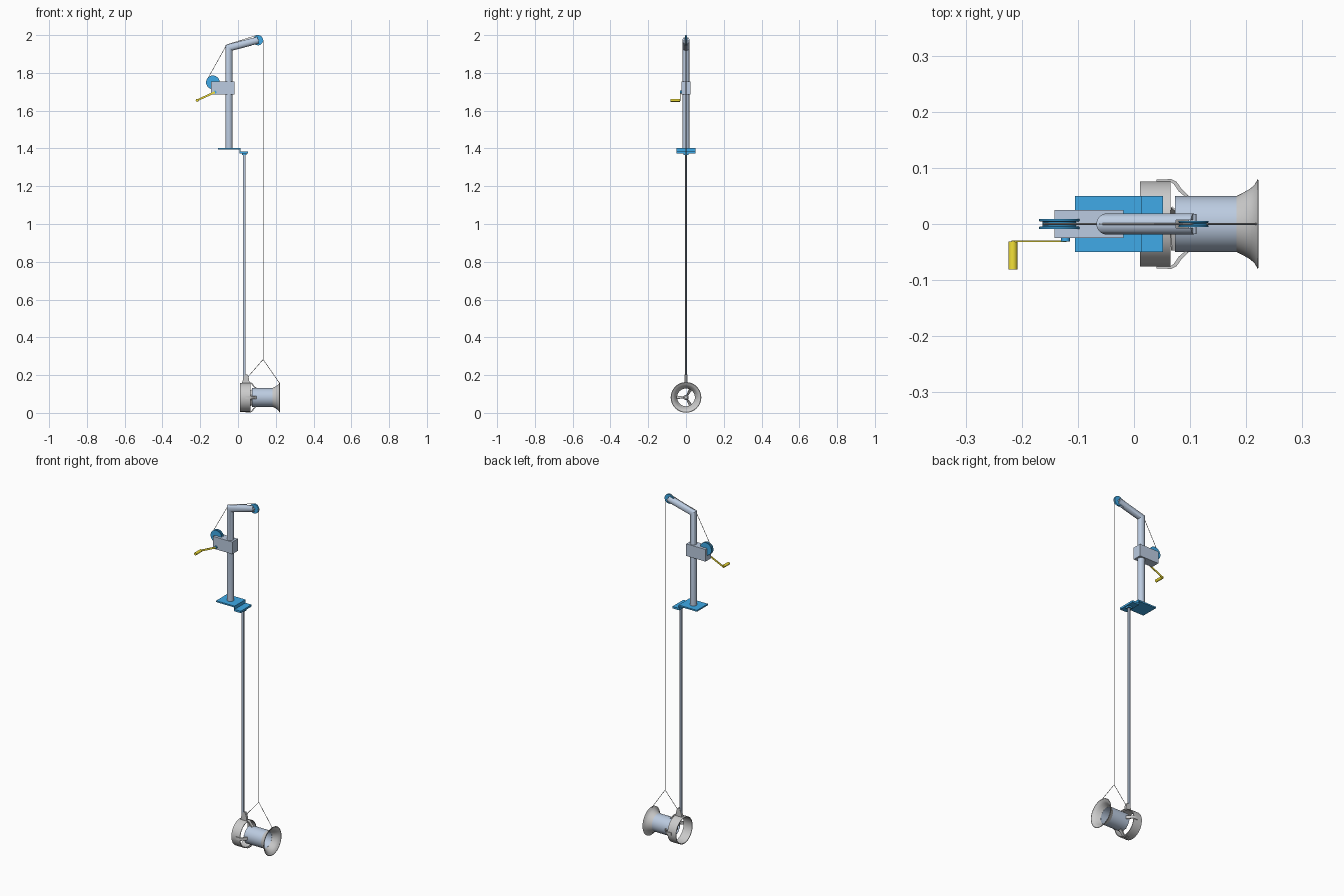
import bpy, bmesh
from math import pi, cos, sin, tan, radians
from mathutils import Vector, Matrix

if "Cube" in bpy.data.objects:
    bpy.data.objects.remove(bpy.data.objects["Cube"])


def material(name, rgb):
    m = bpy.data.materials.new(name)
    m.diffuse_color = (*rgb, 1)
    m.use_nodes = True
    m.node_tree.nodes["Principled BSDF"].inputs["Base Color"].default_value = m.diffuse_color
    return m


STEEL = material("painted_steel", (0.50, 0.60, 0.75))
BLUE = material("blue", (0.05, 0.40, 0.80))
YELLOW = material("yellow", (0.90, 0.75, 0.04))
AXIS_Z = 0.082          # height of the propeller axis
POLE_X = 0.033


def finish(name, bm, mat=None, smooth=True):
    bmesh.ops.recalc_face_normals(bm, faces=bm.faces)
    me = bpy.data.meshes.new(name)
    bm.to_mesh(me)
    bm.free()
    ob = bpy.data.objects.new(name, me)
    bpy.context.collection.objects.link(ob)
    if mat:
        me.materials.append(mat)
    if smooth:
        bpy.ops.object.select_all(action='DESELECT')
        ob.select_set(True)
        bpy.context.view_layer.objects.active = ob
        bpy.ops.object.shade_smooth_by_angle(angle=radians(35))
    return ob


def box(name, lo, hi, mat=None):
    bm = bmesh.new()
    bmesh.ops.create_cube(bm, size=1)
    lo, hi = Vector(lo), Vector(hi)
    for v in bm.verts:
        v.co = (lo + hi) / 2 + v.co * (hi - lo)
    return finish(name, bm, mat, False)


def rod(name, a, b, r, mat=None, seg=24):
    a, b = Vector(a), Vector(b)
    bm = bmesh.new()
    bmesh.ops.create_cone(bm, cap_ends=True, segments=seg, radius1=r, radius2=r, depth=(b - a).length)
    rot = (b - a).to_track_quat('Z', 'Y').to_matrix().to_4x4()
    bm.transform(Matrix.Translation((a + b) / 2) @ rot)
    return finish(name, bm, mat)


def lathe(name, profile, center, axis, mat=None, seg=48, closed=True):
    """Spin (offset along axis, radius) points around an axis."""
    bm = bmesh.new()
    rings = [[bm.verts.new((r * cos(2 * pi * i / seg), r * sin(2 * pi * i / seg), h))
              for i in range(seg)] for h, r in profile]
    pairs = list(zip(rings, rings[1:])) + ([(rings[-1], rings[0])] if closed else [])
    for p, q in pairs:
        for i in range(seg):
            j = (i + 1) % seg
            bm.faces.new((p[i], p[j], q[j], q[i]))
    if not closed:
        bm.faces.new(rings[0])
        bm.faces.new(rings[-1])
    rot = Vector(axis).to_track_quat('Z', 'Y').to_matrix().to_4x4()
    bm.transform(Matrix.Translation(center) @ rot)
    return finish(name, bm, mat)


def plate(name, pts, y0, y1, mat=None, matrix=None):
    """Extrude an outline in the xz plane from y0 to y1."""
    bm = bmesh.new()
    f = bm.faces.new([bm.verts.new((x, y0, z)) for x, z in pts])
    ext = bmesh.ops.extrude_face_region(bm, geom=[f])
    bmesh.ops.translate(bm, vec=(0, y1 - y0, 0),
                        verts=[g for g in ext['geom'] if isinstance(g, bmesh.types.BMVert)])
    if matrix:
        bm.transform(matrix)
    return finish(name, bm, mat)


# Crane mast and boom: one tube with a mitred corner
TILT = radians(15)
R = 0.019
joint, tip = Vector((-0.048, 0, 1.933)), Vector((0.106, 0, 1.973))
up, along = Vector((0, 0, 1)), (tip - joint).normalized()
mitre = (up + along).normalized()
bm = bmesh.new()
low, mid, end = [], [], []
for i in range(32):
    a = 2 * pi * i / 32
    p = Vector((joint.x + R * cos(a), R * sin(a), 1.40))
    m = p + up * ((joint - p).dot(mitre) / up.dot(mitre))
    low.append(bm.verts.new(p))
    mid.append(bm.verts.new(m))
    end.append(bm.verts.new(m + along * (tip - m).dot(along)))
for p, q in ((low, mid), (mid, end)):
    for i in range(32):
        j = (i + 1) % 32
        bm.faces.new((p[i], p[j], q[j], q[i]))
bm.faces.new(low)
bm.faces.new(end)
mast = finish("mast_and_boom", bm, STEEL)
# Slot in the boom tip for the pulley
slot = box("slot_cutter", (0.075, -0.007, 1.90), (0.15, 0.007, 2.05))
slot.hide_render = True
slot.hide_viewport = True
cut = mast.modifiers.new("slot", 'BOOLEAN')
cut.object = slot
cut.operation = 'DIFFERENCE'
cut.solver = 'EXACT'

# Grooved pulley at the boom tip, with its pin
lathe("pulley", [(-0.005, 0.004), (-0.005, 0.027), (-0.003, 0.027), (0, 0.022),
                 (0.003, 0.027), (0.005, 0.027), (0.005, 0.004)], tip, (0, 1, 0), BLUE)
rod("pulley_pin", tip + Vector((0, -0.018, 0)), tip + Vector((0, 0.018, 0)), 0.005, STEEL)

# Winch: housing, drum and crank
box("winch_housing", (-0.142, -0.025, 1.685), (-0.019, 0.025, 1.755), STEEL)
drum = Vector((-0.133, 0, 1.75))
lathe("winch_drum", [(-0.009, 0.004), (-0.009, 0.036), (-0.005, 0.036), (-0.004, 0.030),
                     (0.004, 0.030), (0.005, 0.036), (0.009, 0.036), (0.009, 0.004)],
      drum, (0, 1, 0), BLUE)
hub, grip = Vector((-0.122, 0, 1.698)), Vector((-0.216, 0, 1.655))
rod("crank_hub", hub + Vector((0, -0.031, 0)), hub + Vector((0, -0.02, 0)), 0.008, BLUE)
d = (grip - hub).normalized()
n = Vector((-d.z, 0, d.x)) * 0.005
plate("crank_arm", [((p + s * n).x, (p + s * n).z) for p, s in
                    ((hub, 1), (hub, -1), (grip, -1), (grip, 1))], -0.032, -0.029, YELLOW)
rod("crank_grip", grip + Vector((0, -0.081, 0)), grip + Vector((0, -0.031, 0)), 0.008, YELLOW)

# Base plate and stepped guide-pole holder
box("base_plate", (-0.105, -0.05, 1.395), (0.012, 0.05, 1.403), BLUE)
box("step_plate", (0.008, -0.05, 1.373), (0.013, 0.05, 1.403), BLUE)
box("pole_plate", (0.008, -0.05, 1.373), (0.052, 0.05, 1.384), BLUE)
box("pole_socket", (0.020, -0.012, 1.364), (0.046, 0.012, 1.374), BLUE)

# Guide pole
box("guide_pole", (POLE_X - 0.006, -0.005, 0.155), (POLE_X + 0.006, 0.005, 1.375), STEEL)

# Discharge ring, body tube and bell mouth along the x axis
center = (0, 0, AXIS_Z)
X = (1, 0, 0)
lathe("discharge_ring", [(0.011, 0.076), (0.065, 0.076), (0.065, 0.072), (0.011, 0.072)], center, X, seg=64)
lathe("body_tube", [(0.073, 0.050), (0.183, 0.050), (0.183, 0.047), (0.073, 0.047)],
      center, X, STEEL, seg=64)
bell = [(0.183, 0.050), (0.195, 0.056), (0.207, 0.063), (0.215, 0.070), (0.221, 0.081)]
lathe("bell_mouth", bell + [(x + 0.0005, r - 0.003) for x, r in reversed(bell)], center, X, seg=64)

# Four curved arms join the ring to the tube
outer = [(0.040, 0.079), (0.066, 0.080), (0.076, 0.075), (0.085, 0.062), (0.097, 0.051)]
inner = [(0.092, 0.048), (0.080, 0.058), (0.071, 0.071), (0.064, 0.076), (0.040, 0.076)]
for k in range(4):
    plate(f"support_arm_{k + 1}", outer + inner, -0.008, 0.008,
          matrix=Matrix.Translation(center) @ Matrix.Rotation(k * pi / 2, 4, 'X'))

# Propeller: hub and three twisted blades
lathe("propeller_hub", [(0.055, 0.007), (0.060, 0.013), (0.088, 0.014), (0.094, 0.008)],
      center, X, closed=False)
for k in range(3):
    bm = bmesh.new()
    rows = []
    for s in range(5):
        r = 0.012 + 0.035 * s / 4
        tw = radians(20 + 6 * s)
        w = 0.011
        rows.append([bm.verts.new((0.075 + u * w * cos(tw) + t * 0.001, r, u * w * sin(tw) - t * 0.001))
                     for u, t in ((-1, 1), (1, 1), (1, -1), (-1, -1))])
    for p, q in zip(rows, rows[1:]):
        for i in range(4):
            j = (i + 1) % 4
            bm.faces.new((p[i], p[j], q[j], q[i]))
    bm.faces.new(rows[0])
    bm.faces.new(rows[-1])
    bm.transform(Matrix.Translation(center) @ Matrix.Rotation(pi + k * 2 * pi / 3, 4, 'X'))
    finish(f"propeller_blade_{k + 1}", bm)

# Guide bracket between ring and pole
plate("guide_bracket", [(0.020, 0.154), (0.062, 0.154), (0.056, 0.190), (0.048, 0.204),
                        (0.036, 0.204), (0.026, 0.175)], -0.007, 0.007)

# Ropes: winch to boom, along the boom, down to the sling
rope = [(-0.161, 0, 1.768), (-0.060, 0, 1.949), (0.100, 0, 1.999), (0.133, 0, 1.973), (0.133, 0, 0.283)]
for i, (a, b) in enumerate(zip(rope, rope[1:])):
    rod(f"rope_{i + 1}", a, b, 0.0014, seg=8)
for i, b in enumerate([(0.050, 0, 0.188), (0.218, 0, 0.160)]):
    rod(f"sling_{i + 1}", rope[-1], b, 0.0014, seg=8)
